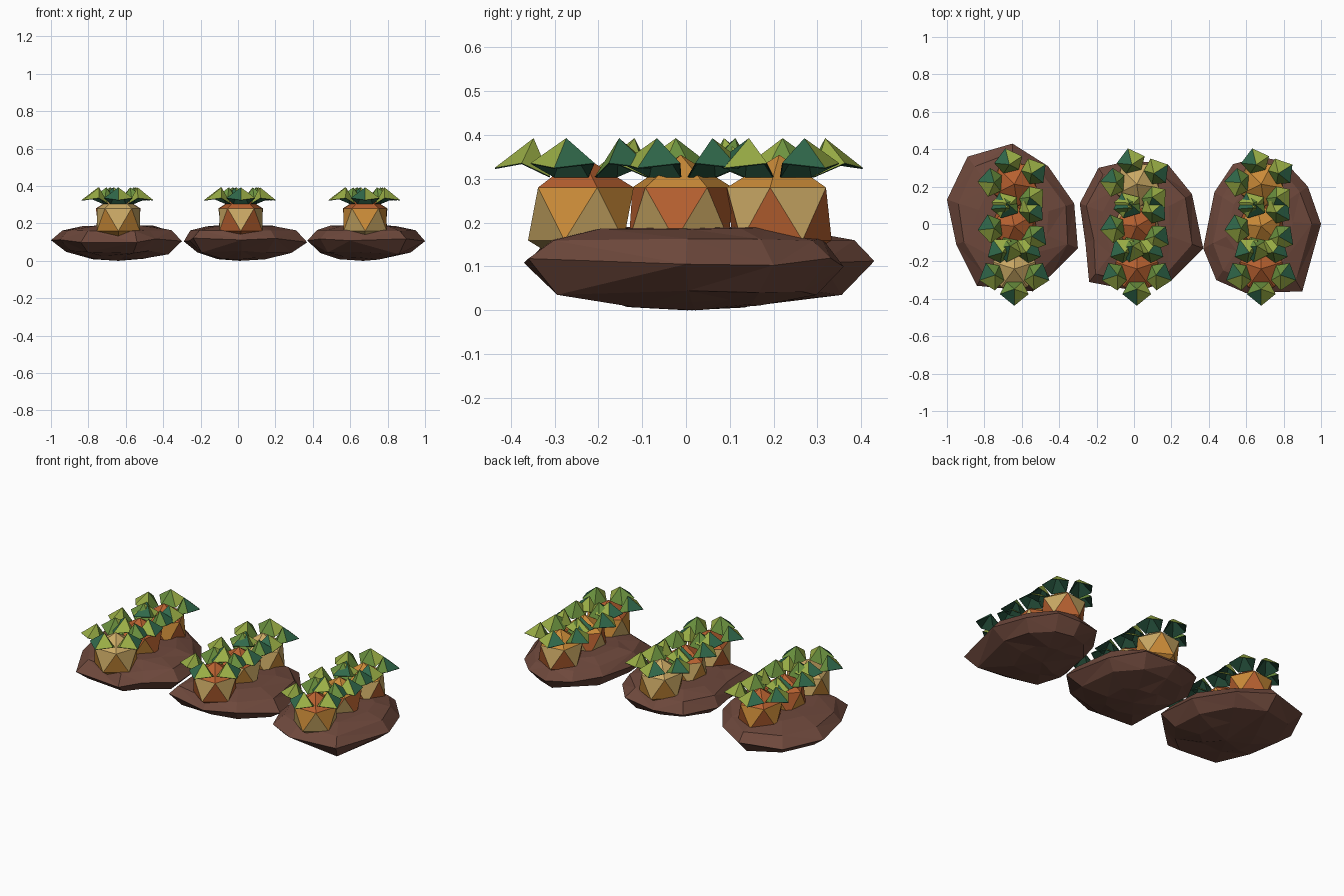
import bpy, bmesh, math, random
from mathutils import Matrix, Vector

random.seed(4)
cube = bpy.data.objects.get("Cube")
if cube:
    bpy.data.objects.remove(cube, do_unlink=True)


def material(name, rgb):
    m = bpy.data.materials.new(name)
    m.use_nodes = True
    m.diffuse_color = (*rgb, 1)
    bsdf = next(n for n in m.node_tree.nodes if n.type == 'BSDF_PRINCIPLED')
    bsdf.inputs["Base Color"].default_value = (*rgb, 1)
    return m


soil = material("soil_brown", (.155, .065, .045))
root_mats = [material("root_tan", (.6, .4, .13)),
             material("root_ochre", (.6, .26, .04)),
             material("root_burnt_orange", (.48, .12, .03))]
leaf_mats = [material("leaf_yellow_green", (.32, .42, .06)),
             material("leaf_green", (.15, .29, .05)),
             material("leaf_deep_green", (.03, .14, .07)),
             material("leaf_underside", (.014, .06, .033))]
TAN, OCHRE, BURNT = range(3)
YELLOW, GREEN, DEEP, UNDER = range(4)


def finish(name, bm, mats):
    me = bpy.data.meshes.new(name)
    bm.to_mesh(me)
    bm.free()
    for m in mats:
        me.materials.append(m)
    ob = bpy.data.objects.new(name, me)
    bpy.context.collection.objects.link(ob)
    return ob


# Soil mounds: a rough outline repeated as rings (scale, height)
RINGS = [(.4, .018), (.79, .045), (1, .11), (.85, .162), (.55, .187)]


def soil_mound(name, outline):
    bm = bmesh.new()
    n = len(outline)
    centre = sum((Vector(p) for p in outline), Vector((0, 0))) / n
    rings = []
    for scale, z in RINGS:
        ring = []
        for p in outline:
            wobble = 0 if scale == 1 else random.uniform(-.04, .04)
            q = centre + (Vector(p) - centre) * (scale + wobble)
            dz = random.uniform(-.012, .012) if z < .15 else random.uniform(-.003, .003)
            ring.append(bm.verts.new((q.x, q.y, z + dz)))
        rings.append(ring)
    low = bm.verts.new((centre.x, centre.y, 0))
    high = bm.verts.new((centre.x, centre.y, .19))
    for i in range(n):
        j = (i + 1) % n
        bm.faces.new((low, rings[0][j], rings[0][i]))
        bm.faces.new((high, rings[-1][i], rings[-1][j]))
        for a, b in zip(rings, rings[1:]):
            bm.faces.new((a[i], a[j], b[j], b[i]))
    bmesh.ops.triangulate(bm, faces=bm.faces[:])
    bmesh.ops.recalc_face_normals(bm, faces=bm.faces[:])
    finish(name, bm, [soil])


# Root: a low-poly ball, toned by cap, upper band and lower band
def root(name, x, y, turn, tones):
    bm = bmesh.new()
    bmesh.ops.create_icosphere(bm, subdivisions=1, radius=.135)
    bm.transform(Matrix.Translation((x, y, .22)) @ Matrix.Rotation(math.radians(turn), 4, 'Z'))
    cap, upper, lower = tones
    bm.normal_update()
    for f in bm.faces:
        f.material_index = cap if f.normal.z > .5 else upper if f.normal.z > 0 else lower
    finish(name, bm, root_mats)


# Leaf: a five-sided blade raised to a peak, with one deep green side
def leaf(bm, place, deep_side):
    def vert(r, s, z):
        return bm.verts.new(place @ Vector((r, s, z)))
    peak, tip = vert(.108, 0, .393), vert(.197, 0, .325)
    inner = {s: vert(.07, s * .042, .305) for s in (-1, 1)}
    outer = {s: vert(.135, s * .077, .336) for s in (-1, 1)}
    blades = [((inner[1], inner[-1], peak), GREEN)]
    for s in (-1, 1):
        deep = s == deep_side
        blades.append(((inner[s], outer[s], peak), GREEN if deep else YELLOW))
        blades.append(((outer[s], tip, peak), DEEP if deep else YELLOW))
    faces = []
    for corners, tone in blades:
        face = bm.faces.new(corners)
        face.material_index = tone
        faces.append(face)
    bmesh.ops.recalc_face_normals(bm, faces=faces)
    for face in faces:
        face.normal_update()
    if sum(f.normal.z for f in faces) < 0:
        bmesh.ops.reverse_faces(bm, faces=faces)


# Leaf crown: five leaves around the root, thickened with a dark underside
def leaf_crown(name, x, y, turn):
    bm = bmesh.new()
    for i in range(5):
        spin = Matrix.Rotation(math.radians(turn + 72 * i), 4, 'Z')
        leaf(bm, Matrix.Translation((x, y, 0)) @ spin, 1 if i % 2 else -1)
    ob = finish(name, bm, leaf_mats)
    thick = ob.modifiers.new("thickness", 'SOLIDIFY')
    thick.thickness = .003
    thick.offset = -1
    thick.material_offset = UNDER
    thick.material_offset_rim = UNDER


# Each mound: centre line, outline, and root tones from front to back
MOUNDS = {
    "right": (-.64, [(-1, .13), (-.89, .36), (-.65, .43), (-.46, .31), (-.32, .11),
                     (-.3, -.13), (-.44, -.27), (-.54, -.36), (-.84, -.33), (-.95, -.11)],
              [(TAN, TAN, OCHRE), (BURNT, BURNT, OCHRE), (BURNT, OCHRE, BURNT)]),
    "middle": (.015, [(-.29, .11), (-.19, .3), (-.02, .34), (.18, .32), (.31, .16),
                      (.37, -.13), (.2, -.3), (.02, -.36), (-.24, -.31), (-.26, -.1)],
               [(BURNT, TAN, BURNT), (BURNT, TAN, OCHRE), (TAN, TAN, OCHRE)]),
    "left": (.68, [(.37, -.13), (.43, .17), (.53, .32), (.68, .36), (.81, .33),
                   (.93, .2), (1, 0), (.9, -.36), (.6, -.37), (.44, -.3)],
             [(BURNT, OCHRE, TAN), (OCHRE, BURNT, TAN), (OCHRE, TAN, BURNT)]),
}
# Row of plants on each mound: position, root turn, leaf turn
PLANTS = {"front": (-.24, 18, -90), "centre": (-.012, 30, -102), "back": (.213, -10, 32)}

for side, (x, outline, root_tones) in MOUNDS.items():
    soil_mound(side + "_soil_mound", outline)
    for (row, (y, turn, leaf_turn)), tones in zip(PLANTS.items(), root_tones):
        name = side + "_" + row
        root(name + "_root", x, y, turn, tones)
        leaf_crown(name + "_leaves", x, y, leaf_turn)
